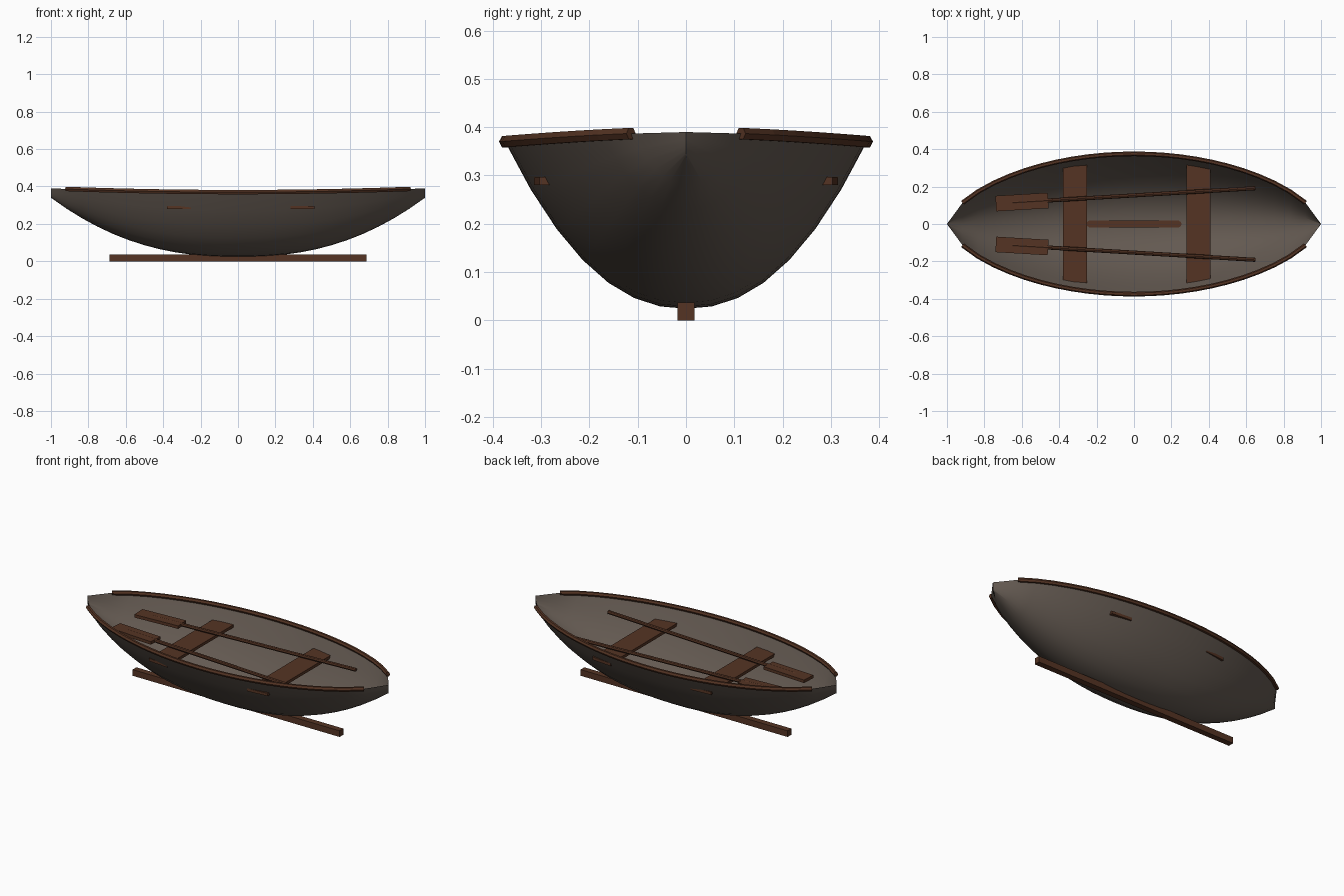
import bpy, bmesh, math
from mathutils import Matrix, Vector

cube = bpy.data.objects.get("Cube")
if cube:
    bpy.data.objects.remove(cube, do_unlink=True)


def material(name, color):
    m = bpy.data.materials.new(name)
    m.use_nodes = True
    m.diffuse_color = (*color, 1)
    m.node_tree.nodes["Principled BSDF"].inputs["Base Color"].default_value = (*color, 1)
    return m


HULL = material("weathered grey brown", (0.125, 0.1, 0.082))
WOOD = material("dark brown wood", (0.09, 0.034, 0.017))


def add_object(name, bm, mat):
    mesh = bpy.data.meshes.new(name)
    bm.to_mesh(mesh)
    bm.free()
    mesh.materials.append(mat)
    ob = bpy.data.objects.new(name, mesh)
    bpy.context.collection.objects.link(ob)
    return ob


# Lines of the boat
def half_width(x):
    return 0.375 * max(0, 1 - x * x) ** 0.65


def sheer(x):
    return 0.37 + 0.02 * x * x


def keel_line(x):
    return 0.024 + 0.316 * abs(x) ** 2.35


STATIONS = [i / 12 for i in range(-12, 13)]
RIBS = [j / 7 for j in range(-7, 8)]

# Hull: a skin lofted through the stations, pinched to a stem at both ends
bm = bmesh.new()
rows = []
for x in STATIONS:
    low, high = keel_line(x), sheer(x)
    rows.append([bm.verts.new((x, t * half_width(x), low + (high - low) * abs(t) ** 2.2))
                 for t in RIBS])
for a, b in zip(rows, rows[1:]):
    for j in range(len(RIBS) - 1):
        bm.faces.new((a[j], a[j + 1], b[j + 1], b[j]))
bmesh.ops.remove_doubles(bm, verts=bm.verts, dist=1e-4)
hull = add_object("hull", bm, HULL)
bpy.ops.object.select_all(action='DESELECT')
hull.select_set(True)
bpy.context.view_layer.objects.active = hull
bpy.ops.object.shade_smooth_by_angle(angle=math.radians(50))


# Rails: six-sided rods that follow the hull's top edge and stop short of the stems
def rail(name, side):
    bm = bmesh.new()
    rings = []
    for x in STATIONS[1:-1]:
        centre = Vector((x, side * half_width(x), sheer(x)))
        slope = (half_width(x + 0.01) - half_width(x - 0.01)) / 0.02
        out = Vector((-side * slope, 1, 0)).normalized()
        ring = []
        for k in range(6):
            a = math.tau * k / 6
            ring.append(bm.verts.new(centre + out * (0.0125 * math.cos(a))
                                     + Vector((0, 0, 0.0135 * math.sin(a)))))
        rings.append(ring)
    for a, b in zip(rings, rings[1:]):
        for k in range(6):
            n = (k + 1) % 6
            bm.faces.new((a[k], a[n], b[n], b[k]))
    bm.faces.new(rings[0])
    bm.faces.new(rings[-1])
    bmesh.ops.recalc_face_normals(bm, faces=bm.faces)
    add_object(name, bm, WOOD)


rail("left_rail", -1)
rail("right_rail", 1)


def add_box(bm, size, matrix):
    return bmesh.ops.create_cube(bm, size=1, matrix=matrix @ Matrix.Diagonal((*size, 1)))["verts"]


# Keel bar
bm = bmesh.new()
add_box(bm, (1.375, 0.036, 0.037), Matrix.Translation((0, 0, 0.0185)))
add_object("keel", bm, WOOD)

# Benches: planks a little shorter on the side towards the nearer stem
for name, x in (("rear_bench", -0.315), ("fore_bench", 0.345)):
    bm = bmesh.new()
    for v in add_box(bm, (0.13, 1, 0.017), Matrix.Translation((x, 0, 0.2885))):
        outer = abs(v.co.x) > abs(x)
        v.co.y = math.copysign(0.304 if outer else 0.315, v.co.y)
    add_object(name, bm, WOOD)

# Oars: a thin shaft and a flat blade, laid across the benches
for name, side in (("left_oar", -1), ("right_oar", 1)):
    place = (Matrix.Translation((0, side * 0.153, 0.313))
             @ Matrix.Rotation(side * math.radians(3.4), 4, 'Z'))
    bm = bmesh.new()
    bmesh.ops.create_cone(bm, cap_ends=True, segments=8, radius1=0.011, radius2=0.011,
                          depth=1.3, matrix=place @ Matrix.Rotation(math.pi / 2, 4, 'Y'))
    add_box(bm, (0.28, 0.083, 0.018), place @ Matrix.Translation((-0.6, 0, 0)))
    add_object(name, bm, WOOD)
